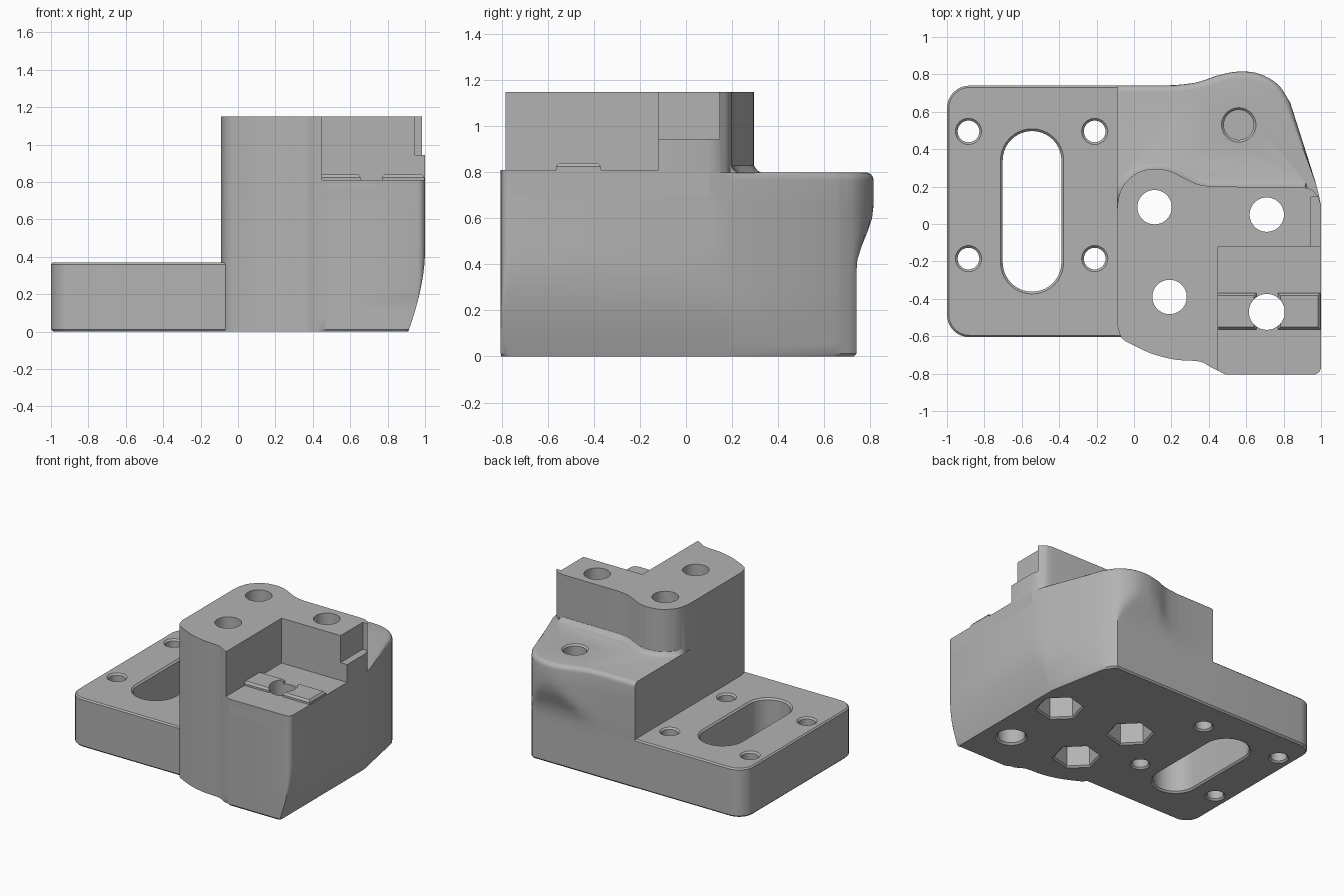
import bpy, bmesh, math
from mathutils import Vector

cube = bpy.data.objects.get("Cube")
if cube:
    bpy.data.objects.remove(cube, do_unlink=True)

grey = bpy.data.materials.new("matte grey")
grey.use_nodes = True
GREY = (0.45, 0.45, 0.45, 1)
grey.diffuse_color = GREY
grey.node_tree.nodes["Principled BSDF"].inputs["Base Color"].default_value = GREY


def curve(pts, n=4):
    """Smooth open curve through the given points."""
    p = [Vector(q) for q in pts]
    p = [2 * p[0] - p[1]] + p + [2 * p[-1] - p[-2]]
    out = []
    for a, b, c, d in zip(p, p[1:], p[2:], p[3:]):
        for i in range(n):
            t = i / n
            out.append(0.5 * (2 * b + (c - a) * t + (2 * a - 5 * b + 4 * c - d) * t * t
                              + (3 * b - a - 3 * c + d) * t ** 3))
    return out + [p[-2]]


def arc(cx, cy, r, a0, a1, n):
    return [Vector((cx + r * math.cos(math.radians(a0 + (a1 - a0) * i / n)),
                    cy + r * math.sin(math.radians(a0 + (a1 - a0) * i / n))))
            for i in range(n + 1)]


def circle(cx, cy, r, n=40):
    return arc(cx, cy, r, 0, 360, n)[:-1]


def rounded(x0, x1, y0, y1, r, n=8):
    return (arc(x1 - r, y0 + r, r, -90, 0, n) + arc(x1 - r, y1 - r, r, 0, 90, n)
            + arc(x0 + r, y1 - r, r, 90, 180, n) + arc(x0 + r, y0 + r, r, 180, 270, n))


def grow(pts, d, where):
    """Offset a counter-clockwise outline outward where the rule holds."""
    out = []
    for i, p in enumerate(pts):
        e1 = (p - pts[i - 1]).normalized()
        e2 = (pts[(i + 1) % len(pts)] - p).normalized()
        n = Vector((e1.y + e2.y, -e1.x - e2.x))
        n = n / max(1 + e1.dot(e2), 0.5)
        out.append(p + n * d if where(p) else p.copy())
    return out


def loft(name, pts, rings, where=lambda p: True, limit=None, left=None):
    """Stack an outline at (height, offset) rings and cap both ends."""
    bm = bmesh.new()
    prev = None
    for z, d in rings:
        ring = [Vector(p) for p in pts]
        if limit:
            xm, ym = limit(z)
            ring = [Vector((min(p.x, xm), min(p.y, ym))) for p in ring]
        ring = grow(ring, d, where) if d else ring
        if left is not None:
            ring = [Vector((max(p.x, left), p.y)) for p in ring]
            ring = [Vector((left, r.y)) if p[0] <= left + 1e-5 else r for p, r in zip(pts, ring)]
        vs = [bm.verts.new((p.x, p.y, z)) for p in ring]
        if prev:
            for i in range(len(vs)):
                j = (i + 1) % len(vs)
                bm.faces.new((prev[i], prev[j], vs[j], vs[i]))
        else:
            bm.faces.new(vs[::-1])
        prev = vs
    bm.faces.new(prev)
    bmesh.ops.recalc_face_normals(bm, faces=bm.faces)
    me = bpy.data.meshes.new(name)
    bm.to_mesh(me)
    bm.free()
    me.materials.append(grey)
    ob = bpy.data.objects.new(name, me)
    bpy.context.collection.objects.link(ob)
    return ob


def box(name, x0, x1, y0, y1, z0, z1):
    pts = [Vector(p) for p in ((x0, y0), (x1, y0), (x1, y1), (x0, y1))]
    return loft(name, pts, [(z0, 0), (z1, 0)])


def combine(target, tool, op):
    m = target.modifiers.new(op, "BOOLEAN")
    m.operation, m.object, m.solver = op, tool, "EXACT"
    bpy.context.view_layer.objects.active = target
    bpy.ops.object.modifier_apply(modifier=m.name)
    bpy.data.objects.remove(tool, do_unlink=True)


LEFT, SHELF, TOP, DECK = -0.09, 0.80, 1.15, 0.37

# Shared front and right outline of the tall body
front = (curve([(LEFT, -0.54), (-0.065, -0.61), (0, -0.65), (0.1, -0.695), (0.22, -0.725),
                (0.35, -0.735), (0.41, -0.765), (0.49, -0.805)])
         + arc(0.96, -0.765, 0.04, -90, 0, 5) + [Vector((1, 0.1))])

# Rear outline of the body with the swelling around the boss
rear = (curve([(0.985, 0.17), (0.975, 0.21)], 1)
        + curve([(0.835, 0.65), (0.77, 0.745), (0.67, 0.803), (0.56, 0.815), (0.45, 0.795),
                 (0.34, 0.758), (0.22, 0.742)]) + [Vector((LEFT, 0.74))])


def body_limit(z):
    """Undercut of the right side and of the rear swelling."""
    x = 1 - 0.09 * max(0, 1 - z / 0.42) ** 1.7
    t = min(1, max(0, (z - 0.38) / 0.27))
    return x, 0.74 + 0.075 * t * t * (3 - 2 * t)


heights = [0.012] + [0.06 * i for i in range(1, 12)]
rings = [(0, -0.01)] + [(z, 0) for z in heights]
rings += [(SHELF - 0.035 * (1 - math.sin(a)), -0.035 * (1 - math.cos(a)))
          for a in (math.pi / 8 * i for i in range(5))]
body = loft("bracket", front + rear, rings,
            lambda p: p.y > 0.25 or p.x > 0.3 and p.y < -0.78, body_limit, LEFT)

# Upper block, with a small fillet where its rear meets the shelf
crest = curve([(0.985, 0.145), (0.95, 0.183), (0.9, 0.197)]) + curve(
    [(0.42, 0.2), (0.34, 0.213), (0.26, 0.25), (0.19, 0.283), (0.11, 0.295), (0.02, 0.275),
     (-0.05, 0.215), (-0.08, 0.15), (LEFT, 0.08)])
upper = loft("upper_block", front + crest,
             [(0.7, 0.03), (SHELF, 0.03), (0.808, 0.015), (0.83, 0), (TOP, 0)],
             lambda p: p.y > 0.12 and p.x < 0.92, None, LEFT)
combine(body, upper, "UNION")

# Front seat and side step
combine(body, box("seat_cutter", 0.45, 1.3, -1.2, -0.12, 0.81, 1.4), "DIFFERENCE")
combine(body, box("step_cutter", 0.945, 1.3, -0.3, 0.145, 0.945, 1.4), "DIFFERENCE")

# Mounting plate
plate = loft("mounting_plate", rounded(-1, 0.3, -0.605, 0.74, 0.12),
             [(0, -0.012), (0.012, 0), (DECK - 0.01, 0), (DECK, -0.01)])
combine(body, plate, "UNION")

# Locating ribs on the seat
for x0, x1 in ((0.4, 0.655), (0.77, 0.996)):
    pts = [Vector(p) for p in ((x0, -0.565), (x1, -0.565), (x1, -0.37), (x0, -0.37))]
    rib = loft("rib", pts, [(0.75, 0), (0.825, 0), (0.84, -0.013)])
    combine(body, rib, "UNION")


def through(pts, top, c=0.012):
    """Cut a hole chamfered at both mouths."""
    tool = loft("hole_cutter", pts, [(-0.05, c), (0, c), (c, 0), (top - c, 0), (top, c), (top + 0.05, c)])
    combine(body, tool, "DIFFERENCE")


# Plate screw holes and long slot
for x in (-0.885, -0.21):
    for y in (-0.185, 0.495):
        through(circle(x, y, 0.058, 32), DECK)
through(arc(-0.545, 0.34, 0.157, 0, 180, 20) + arc(-0.545, -0.205, 0.157, 180, 360, 20), DECK)

# Bolt holes with hexagonal nut pockets underneath
for x, y in ((0.11, 0.09), (0.71, 0.05), (0.19, -0.39)):
    combine(body, loft("bolt_cutter", circle(x, y, 0.092), [(0.1, 0), (1.4, 0)]), "DIFFERENCE")
    hexagon = arc(x, y, 0.155, -45, 255, 5)
    combine(body, loft("nut_cutter", hexagon, [(-0.05, 0.012), (0, 0.012), (0.012, 0), (0.3, 0)]),
            "DIFFERENCE")

# Seat hole and blind boss hole
combine(body, loft("seat_hole_cutter", circle(0.71, -0.47, 0.096),
                   [(-0.05, 0.014), (0, 0.014), (0.014, 0), (1.4, 0)]), "DIFFERENCE")
combine(body, loft("boss_cutter", circle(0.56, 0.53, 0.08),
                   [(0.5, 0), (SHELF - 0.012, 0), (SHELF, 0.012), (1, 0.012)]), "DIFFERENCE")

bpy.ops.object.select_all(action="DESELECT")
body.select_set(True)
bpy.context.view_layer.objects.active = body
bpy.ops.object.shade_smooth_by_angle(angle=math.radians(30))
